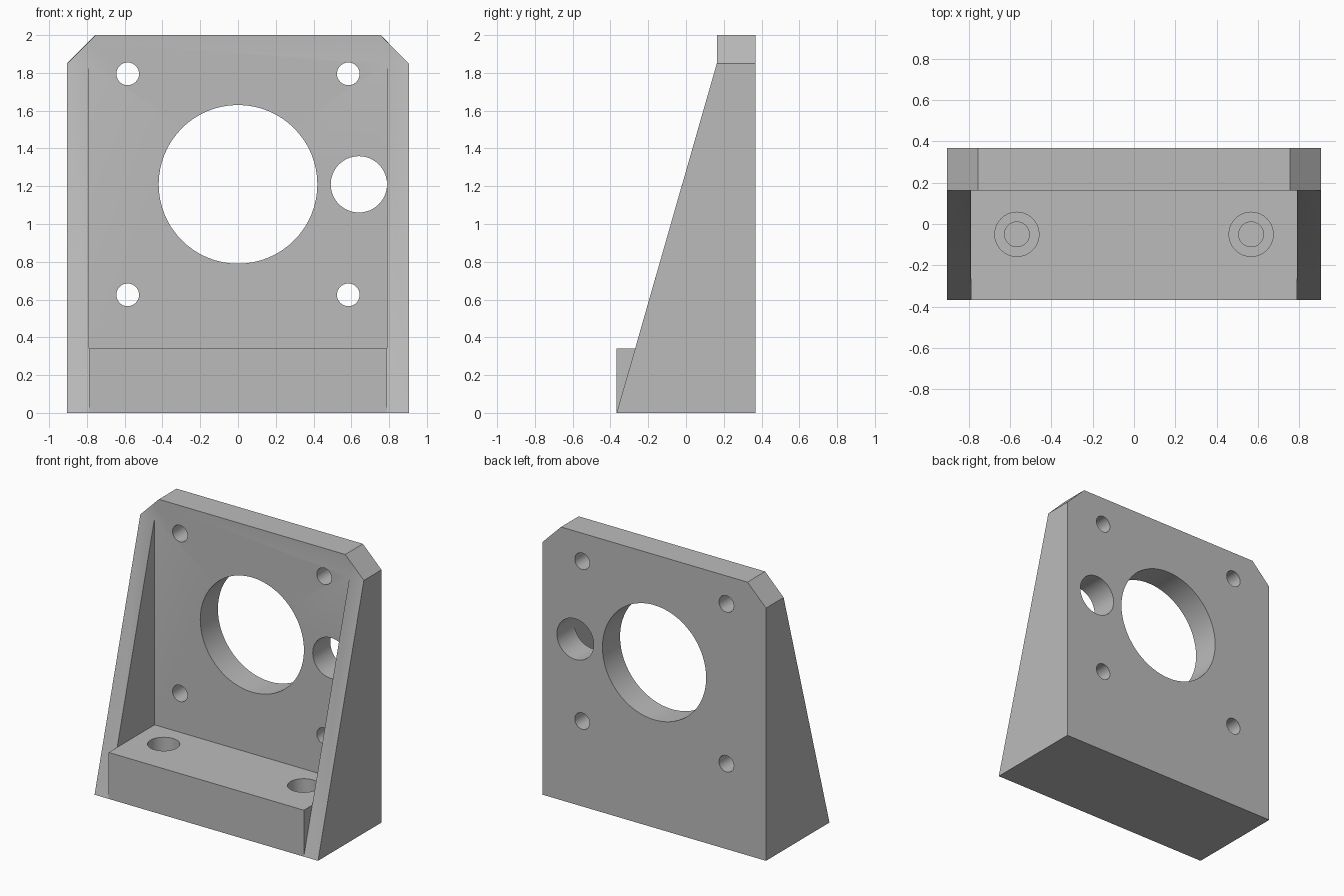
import bpy
import bmesh
from mathutils import Matrix, Vector

cube = bpy.data.objects.get("Cube")
if cube:
    bpy.data.objects.remove(cube, do_unlink=True)

HALF_W, HALF_D, HEIGHT = 0.905, 0.367, 2.0
INNER = 0.79          # inside face of the side walls
PLATE_Y = 0.163       # front face of the upright plate
BASE_Z = 0.34
SHOULDER = 1.85       # where the corner chamfers start
CHAMFER = HEIGHT - SHOULDER
HOLE_Z = 1.21

grey = bpy.data.materials.new("plain grey")
grey.use_nodes = True
grey.diffuse_color = (0.5, 0.5, 0.5, 1)
grey.node_tree.nodes["Principled BSDF"].inputs["Base Color"].default_value = (0.5, 0.5, 0.5, 1)


def make_object(name, bm):
    bmesh.ops.recalc_face_normals(bm, faces=bm.faces[:])
    mesh = bpy.data.meshes.new(name)
    bm.to_mesh(mesh)
    bm.free()
    mesh.materials.append(grey)
    obj = bpy.data.objects.new(name, mesh)
    bpy.context.collection.objects.link(obj)
    return obj


def prism(name, points, offset):
    """Extrude a closed outline of 3D points by an offset."""
    bm = bmesh.new()
    face = bm.faces.new([bm.verts.new(p) for p in points])
    result = bmesh.ops.extrude_face_region(bm, geom=[face], use_keep_orig=True)
    verts = [v for v in result["geom"] if isinstance(v, bmesh.types.BMVert)]
    bmesh.ops.translate(bm, verts=verts, vec=offset)
    return make_object(name, bm)


def cylinder(name, radius, start, end):
    start, end = Vector(start), Vector(end)
    axis = end - start
    turn = Vector((0, 0, 1)).rotation_difference(axis).to_matrix().to_4x4()
    bm = bmesh.new()
    bmesh.ops.create_cone(bm, cap_ends=True, segments=64, radius1=radius, radius2=radius,
                          depth=axis.length,
                          matrix=Matrix.Translation((start + end) / 2) @ turn)
    return make_object(name, bm)


def cut(target, cutter):
    cutter.hide_render = True
    mod = target.modifiers.new("cut", "BOOLEAN")
    mod.operation = "DIFFERENCE"
    mod.solver = "EXACT"
    mod.object = cutter
    bpy.context.view_layer.objects.active = target
    bpy.ops.object.modifier_apply(modifier=mod.name)
    bpy.data.objects.remove(cutter, do_unlink=True)


# Solid block with chamfered top corners
outline = [(-HALF_W, 0), (HALF_W, 0), (HALF_W, SHOULDER), (HALF_W - CHAMFER, HEIGHT),
           (CHAMFER - HALF_W, HEIGHT), (-HALF_W, SHOULDER)]
bracket = prism("mounting_bracket", [(x, -HALF_D, z) for x, z in outline],
                (0, 2 * HALF_D, 0))

# Open pocket between the walls, above the base
pocket = [(-1, BASE_Z), (PLATE_Y, BASE_Z), (PLATE_Y, 3), (-1, 3)]
cut(bracket, prism("pocket_cutter", [(-INNER, y, z) for y, z in pocket], (2 * INNER, 0, 0)))

# Sloping front edges of the side walls
run = (PLATE_Y + HALF_D) / SHOULDER
slope = [(-HALF_D - run, -1), (PLATE_Y, SHOULDER), (PLATE_Y, 3), (-2, 3), (-2, -1)]
for side in (-1, 1):
    cut(bracket, prism("slope_cutter", [(side * INNER, y, z) for y, z in slope],
                       (side, 0, 0)))

# Motor opening, side rod hole and four screw holes through the plate
plate_holes = [(0, HOLE_Z, 0.42), (0.64, HOLE_Z, 0.149)]
plate_holes += [(sx * 0.584, HOLE_Z + sz * 0.585, 0.06) for sx in (-1, 1) for sz in (-1, 1)]
for x, z, radius in plate_holes:
    cut(bracket, cylinder("plate_hole_cutter", radius, (x, 0.1, z), (x, 1, z)))

# Counterbored blind holes in the base
for x in (-0.567, 0.567):
    for radius, floor in ((0.107, 0.15), (0.06, 0.02)):
        cut(bracket, cylinder("base_hole_cutter", radius, (x, -0.05, floor), (x, -0.05, 0.5)))

# Smooth hole walls, crisp edges
bpy.ops.object.select_all(action="DESELECT")
bracket.select_set(True)
bpy.context.view_layer.objects.active = bracket
bpy.ops.object.shade_smooth_by_angle(angle=0.35)
